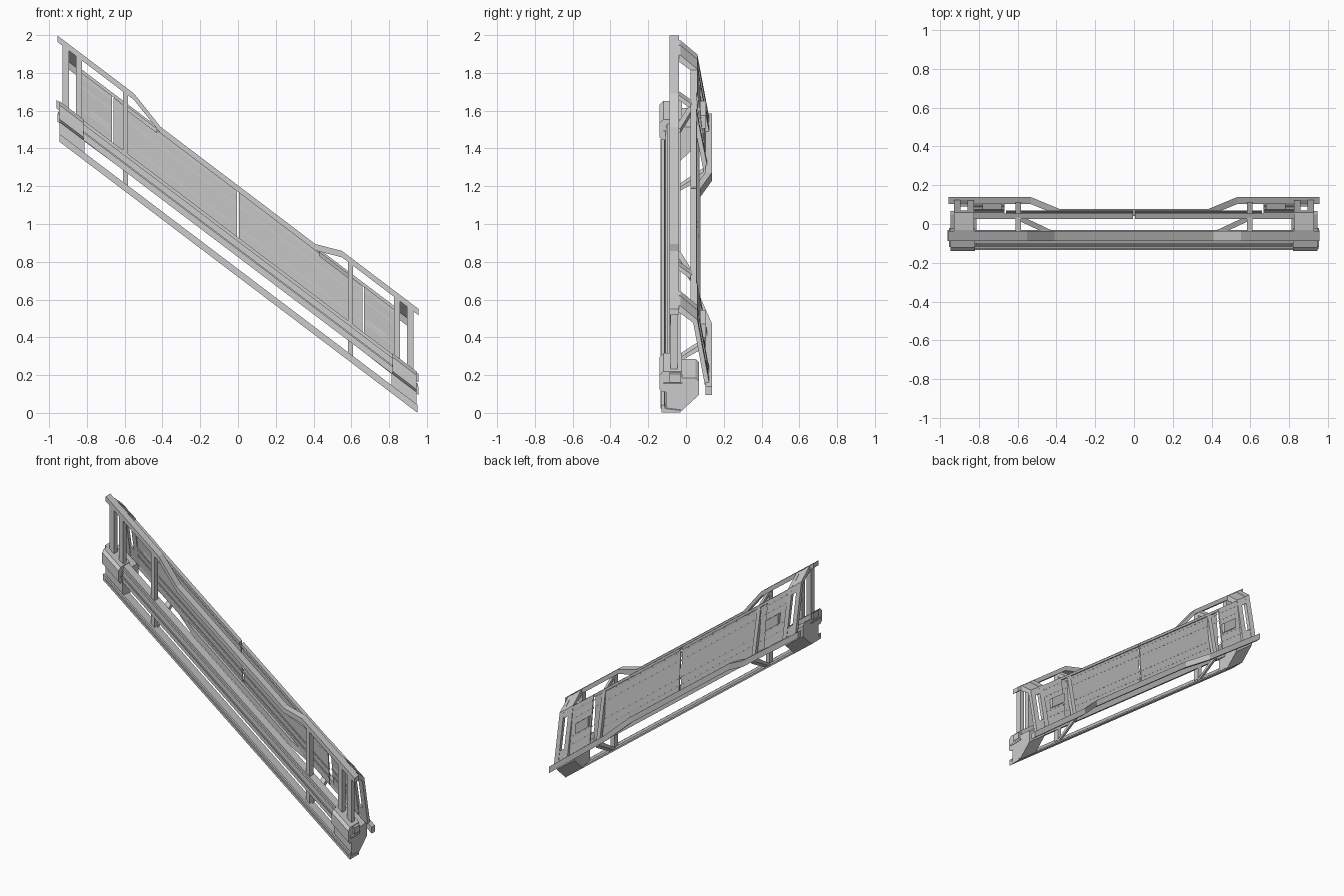
import bpy, bmesh

if "Cube" in bpy.data.objects:
    bpy.data.objects.remove(bpy.data.objects["Cube"])

SLOPE = 0.757  # whole structure is sheared: z falls as x grows


def loft(name, sections):
    """Skin a closed (y, h) profile through x stations; h is the height before the shear."""
    bm = bmesh.new()
    rings = [[bm.verts.new((x, y, h - SLOPE * x)) for y, h in prof] for x, prof in sections]
    n = len(rings[0])
    for a, b in zip(rings, rings[1:]):
        for i in range(n):
            j = (i + 1) % n
            bm.faces.new((a[i], a[j], b[j], b[i]))
    bm.faces.new(rings[0])
    bm.faces.new(rings[-1])
    bmesh.ops.recalc_face_normals(bm, faces=bm.faces)
    me = bpy.data.meshes.new(name)
    bm.to_mesh(me)
    bm.free()
    ob = bpy.data.objects.new(name, me)
    bpy.context.collection.objects.link(ob)
    return ob


def rect(y0, y1, h0, h1):
    return [(y0, h0), (y1, h0), (y1, h1), (y0, h1)]


def prism(name, x0, x1, prof):
    return loft(name, [(x0, prof), (x1, prof)])


def box(name, x0, x1, y0, y1, h0, h1):
    return prism(name, x0, x1, rect(y0, y1, h0, h1))


def rail(name, path, wy, wh):
    """Rectangular rail through half-path points (x, y, h), mirrored about x = 0."""
    full = [(-x, y, h) for x, y, h in reversed(path)] + list(path)
    loft(name, [(x, rect(y - wy, y + wy, h - wh, h + wh)) for x, y, h in full])


def slant(name, x0, x1, top, bottom, t):
    """Sloped plate between (y, h) points top and bottom, t thick in y."""
    (ya, ha), (yb, hb) = top, bottom
    prism(name, x0, x1, [(ya, ha), (ya + t, ha), (yb + t, hb), (yb, hb)])


# Long members
rail("top_rail", [(0.41, -0.062, 1.187), (0.55, -0.062, 1.257), (0.955, -0.062, 1.257)], 0.025, 0.017)
rail("lower_back_rail", [(0.38, 0.058, 0.878), (0.53, 0.12, 0.85), (0.955, 0.12, 0.84)], 0.018, 0.022)
box("front_fascia", -0.94, 0.94, -0.10, -0.045, 0.825, 0.91)
box("fascia_cap_rail", -0.96, 0.955, -0.088, -0.03, 0.885, 0.93)
box("fascia_lip", -0.82, 0.82, -0.108, -0.10, 0.862, 0.872)
prism("bottom_plate", -0.945, 0.95, [(-0.13, 0.72), (-0.03, 0.72), (-0.03, 0.732),
                                     (-0.11, 0.742), (-0.115, 0.762), (-0.13, 0.762)])
box("bottom_bead", -0.93, 0.94, -0.135, -0.128, 0.735, 0.745)

# Infill panels with framing strips
MT, MB = (0.04, 1.17), (0.062, 0.87)
ET, EB = (0.052, 1.19), (0.095, 0.86)


def on(a, b, h):
    f = (a[1] - h) / (a[1] - b[1])
    return a[0] + f * (b[0] - a[0])


for s, side in ((-1, "left"), (1, "right")):
    def X(a, b):
        return sorted((s * a, s * b))

    xm, xe = X(0.006, 0.66), X(0.668, 0.825)
    slant(side + "_main_panel", *xm, MT, MB, 0.008)
    slant(side + "_end_panel", *xe, ET, EB, 0.008)
    for i, h in enumerate((0.93, 0.98, 1.10, 1.155)):
        ym, ye = on(MT, MB, h), on(ET, EB, h)
        box(f"{side}_panel_strip_{i}", *xm, ym - 0.006, ym + 0.013, h - 0.005, h + 0.005)
        box(f"{side}_end_strip_{i}", *xe, ye - 0.006, ye + 0.013, h - 0.005, h + 0.005)
    box(side + "_panel_top_bar", *X(0.006, 0.83), 0.025, 0.055, 1.172, 1.192)
    box(side + "_panel_back_box", *X(0.68, 0.78), 0.075, 0.105, 0.99, 1.06)

    # Intermediate post, sloped back post, brace and stub
    xp = X(0.582, 0.61)
    box(side + "_mid_post", *xp, -0.085, -0.045, 0.745, 1.25)
    slant(side + "_mid_back_post", *xp, (0.025, 1.18), (0.095, 0.83), 0.025)
    prism(side + "_mid_top_arm", *xp, [(-0.05, 1.225), (-0.05, 1.25), (0.05, 1.18), (0.03, 1.165)])
    loft(side + "_corner_brace", [(s * 0.43, rect(-0.06, -0.03, 1.155, 1.18)),
                                  (s * 0.60, rect(0.02, 0.05, 1.155, 1.18))])
    prism(side + "_support_stub", *xp, [(-0.06, 0.735), (-0.04, 0.73), (0.12, 0.82), (0.10, 0.84)])

    # End frame: two front posts and two bent back bars
    for i, (a, b) in enumerate(((0.825, 0.858), (0.895, 0.928))):
        xs = X(a, b)
        box(f"{side}_end_post_{i}", *xs, -0.082, -0.045, 0.90, 1.25)
        prism(f"{side}_end_back_bar_{i}", *xs, [(-0.045, 1.27), (-0.03, 1.27), (0.06, 1.195), (0.125, 0.85),
                                                (0.10, 0.85), (0.038, 1.18), (-0.045, 1.24)])
    xg = X(0.85, 0.90)
    prism(side + "_end_top_plate", *xg, [(-0.045, 1.268), (-0.03, 1.268), (0.06, 1.193), (0.07, 1.14),
                                         (0.05, 1.14), (0.04, 1.18), (-0.045, 1.245)])
    slant(side + "_end_low_plate", *xg, (0.09, 0.93), (0.103, 0.85), 0.018)

    # End housing: chamfered body and projecting front cover
    prism(side + "_end_housing", *X(0.812, 0.945), [(-0.105, 0.725), (-0.03, 0.72), (0.068, 0.81),
                                                    (0.068, 0.885), (0.05, 0.90), (-0.105, 0.90)])
    prism(side + "_end_cover", *X(0.818, 0.945), [(-0.14, 0.84), (-0.125, 0.825), (-0.09, 0.825), (-0.02, 0.90),
                                                  (-0.02, 0.935), (-0.12, 0.935), (-0.14, 0.915)])
    box(side + "_cover_trim", *X(0.815, 0.952), -0.118, -0.02, 0.862, 0.875)
